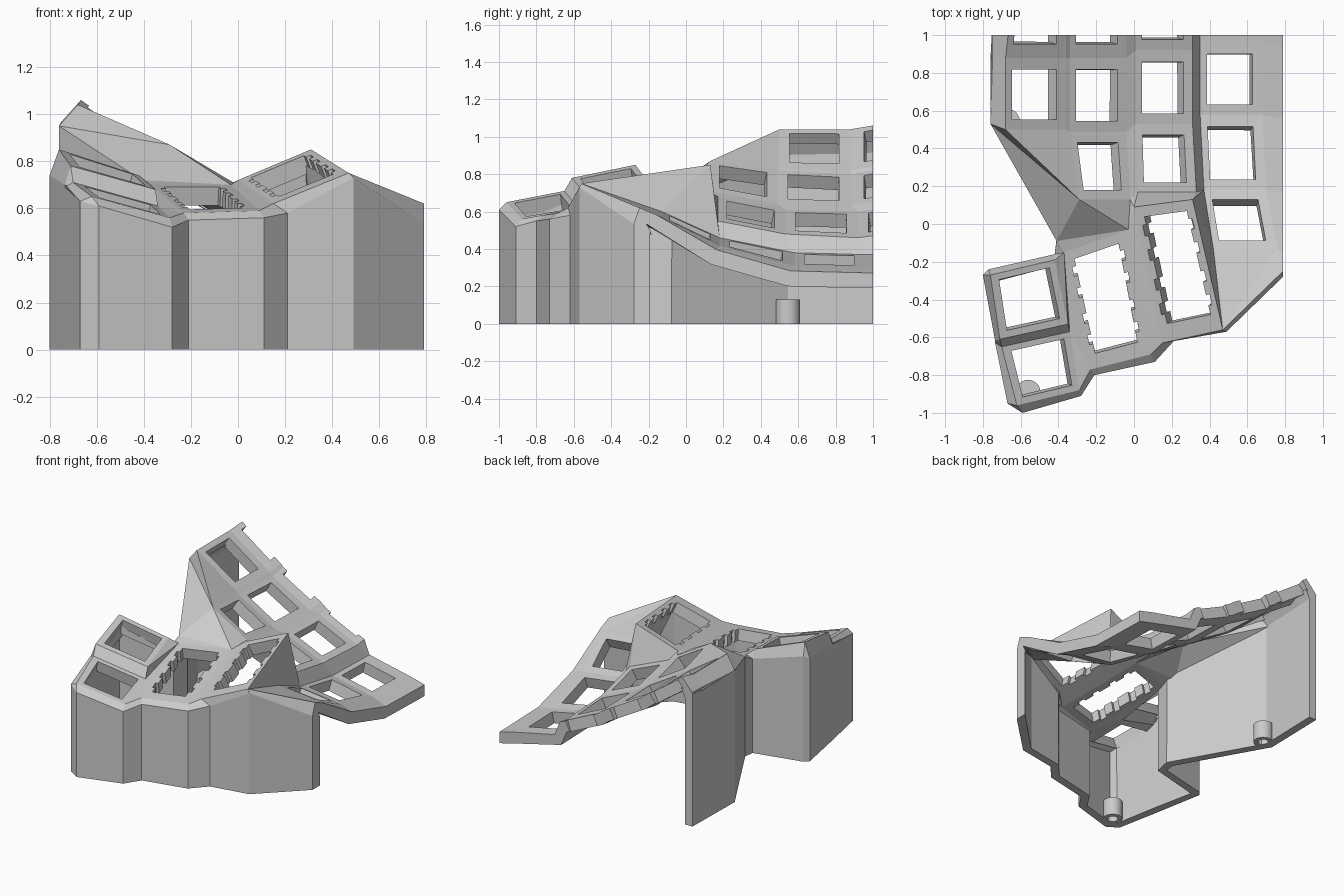
import bpy, bmesh
from mathutils import Vector

if "Cube" in bpy.data.objects:
    bpy.data.objects.remove(bpy.data.objects["Cube"])

grey = bpy.data.materials.new("Plain grey")
grey.use_nodes = True
grey.diffuse_color = (0.6, 0.6, 0.6, 1)
grey.node_tree.nodes["Principled BSDF"].inputs["Base Color"].default_value = (0.6, 0.6, 0.6, 1)


def add_object(name, bm):
    mesh = bpy.data.meshes.new(name)
    bm.to_mesh(mesh)
    bm.free()
    mesh.materials.append(grey)
    obj = bpy.data.objects.new(name, mesh)
    bpy.context.collection.objects.link(obj)
    return obj


def thicken_and_trim(obj, thickness):
    """Give the sheet thickness inward and slice it flat at the back and right."""
    mod = obj.modifiers.new("Thickness", "SOLIDIFY")
    mod.thickness, mod.offset = thickness, -1
    bpy.context.view_layer.update()
    deps = bpy.context.evaluated_depsgraph_get()
    bm = bmesh.new()
    bm.from_mesh(obj.evaluated_get(deps).to_mesh())
    for point, normal in (((0, 1, 0), (0, 1, 0)), ((.79, 0, 0), (1, 0, 0))):
        cut = bmesh.ops.bisect_plane(bm, geom=bm.verts[:] + bm.edges[:] + bm.faces[:],
                                     plane_co=point, plane_no=normal, clear_outer=True)
        edges = [e for e in cut["geom_cut"] if isinstance(e, bmesh.types.BMEdge)]
        bmesh.ops.triangle_fill(bm, edges=edges, use_beauty=True, normal=normal)
    obj.modifiers.clear()
    bm.to_mesh(obj.data)
    bm.free()


deck = bmesh.new()


def face(*points):
    f = deck.faces.new([deck.verts.new(p) for p in points])
    f.normal_update()
    if f.normal.z < 0:
        f.normal_flip()


def blend(corners, u, v):
    fl, fr, br, bl = (Vector(c) for c in corners)
    return fl.lerp(fr, u).lerp(bl.lerp(br, u), v)


def cell(corners, u0, u1, v0, v1, slots=()):
    """Key socket: a quad with a hole, slotted at its sides; v1 = 1 leaves the back open."""
    def side(u, outward):
        points = [(u, v0)]
        for v in slots:
            points += [(u, v - .04), (u + outward, v - .04), (u + outward, v + .04), (u, v + .04)]
        return points + [(u, v1)]

    lhs, rhs = side(u0, -.06), side(u1, .06)
    strips = [[(0, 0), (1, 0), rhs[0], lhs[0]],
              [(0, 1), (0, 0)] + lhs,
              [(1, 1), (1, 0)] + rhs]
    if v1 < 1:
        strips.append([(0, 1), lhs[-1], rhs[-1], (1, 1)])
    else:
        strips[1][0], strips[2][0] = (0, 1), (1, 1)
    for strip in strips:
        face(*[blend(corners, *uv) for uv in strip])


# Finger columns: stations from front to back as (y, left x, left z, right x, right z)
columns = [
    [(.50, -.68, 1.04, -.36, .83), (.88, -.68, 1.04, -.36, .82), (1.06, -.66, 1.07, -.36, .85)],
    [(.13, -.29, .87, -.02, .71), (.49, -.34, .82, -.04, .64),
     (.88, -.34, .80, -.04, .63), (1.06, -.34, .83, -.04, .66)],
    [(.17, .02, .68, .33, .55), (.53, .01, .61, .31, .48),
     (.92, .01, .60, .31, .46), (1.06, .01, .62, .31, .48)],
    [(-.13, .42, .60, .76, .57), (.18, .37, .46, .70, .42),
     (.58, .35, .38, .68, .31), (.96, .35, .37, .68, .30), (1.06, .35, .37, .68, .30)],
]
left = [[(x, y, z) for y, x, z, _, _ in col] for col in columns]
right = [[(x, y, z) for y, _, _, x, z in col] for col in columns]
for c, col in enumerate(columns):
    for k in range(len(col) - 1):
        corners = (left[c][k], right[c][k], right[c][k + 1], left[c][k + 1])
        if k < len(col) - 2:
            cell(corners, .11, .84, .14, .84)
        elif c < 3:
            cell(corners, .11, .84, .40, 1)
        else:
            face(*corners)


def bridge(a, b):
    """Strip between two rails, matched from the back end."""
    n = min(len(a), len(b))
    a, b = a[-n:], b[-n:]
    for i in range(n - 1):
        face(a[i], b[i], b[i + 1], a[i + 1])


for c in range(3):
    bridge(right[c], left[c + 1])
rail = [(.84, -.20, .60), (.84, .16, .38), (.84, .55, .27), (.84, .95, .26), (.84, 1.06, .26)]
bridge(right[3], rail)
side_top = [(-.76, .53, .95), (-.76, .88, .95), (-.75, 1.06, .97)]
bridge(side_top, left[0])

# Thumb sockets: front left, front right, back right, back left
wide_a = [(-.23, -.77, .58), (.09, -.69, .59), (-.03, -.03, .70), (-.37, -.15, .70)]
wide_b = [(.15, -.63, .62), (.47, -.56, .75), (.31, .13, .85), (.0, .09, .72)]
lower = [(-.62, -.96, .65), (-.29, -.88, .56), (-.34, -.57, .61), (-.70, -.65, .71)]
upper = [(-.71, -.61, .78), (-.35, -.53, .68), (-.42, -.19, .74), (-.76, -.27, .85)]
cell(wide_a, .13, .82, .12, .92, (.24, .42, .64, .82))
cell(wide_b, .14, .86, .13, .92, (.24, .42, .64, .82))
cell(lower, .12, .90, .11, .90)
cell(upper, .12, .90, .11, .90)

# Webs between thumb sockets
a_fl, a_fr, a_br, a_bl = wide_a
b_fl, b_fr, b_br, b_bl = wide_b
l_fl, l_fr, l_br, l_bl = lower
u_fl, u_fr, u_br, u_bl = upper
face(a_fr, b_fl, b_bl, a_br)
face(l_bl, l_br, u_fr, u_fl)
face(u_fr, a_bl, u_br)
face(l_br, a_bl, u_fr)
face(l_br, a_fl, a_bl)
face(l_fr, a_fl, l_br)

# Webs from thumb cluster to finger columns
notch = (-.41, -.09, .72)
peak, dip = left[1][0], right[1][0]
face(notch, a_bl, a_br)
face(notch, a_br, peak)
face(peak, a_br, dip)
face(a_br, b_bl, dip)
face(b_bl, left[2][0], dip)
face(b_bl, b_br, right[2][0], left[2][0])
face(b_br, left[3][1], right[2][0])
face(b_br, left[3][0], left[3][1])
face(b_fr, left[3][0], b_br)
face(b_fr, right[3][0], left[3][0])
face(b_fr, rail[0], right[3][0])
face(left[0][0], peak, left[1][1], right[0][0])
face(side_top[0], peak, left[0][0])
face(side_top[0], notch, peak)

# Outer wall top, each point paired with the deck corner it slopes up to
rim = [((.84, -.23, .50), rail[0]), ((.49, -.57, .73), b_fr), ((.21, -.62, .58), b_fl),
       ((.11, -.73, .56), a_fr), ((-.21, -.80, .55), a_fl), ((-.28, -.91, .52), l_fr),
       ((-.59, -1, .61), l_fl), ((-.67, -.95, .63), l_fl), ((-.735, -.63, .69), l_bl),
       ((-.735, -.62, .70), u_fl), ((-.80, -.27, .74), u_bl), ((-.77, -.24, .76), u_bl),
       ((-.42, -.16, .68), u_br), (notch, a_bl)]
for (w0, d0), (w1, d1) in zip(rim, rim[1:]):
    if d0 == d1:
        face(w0, w1, d0)
    elif w1 == notch:
        face(w0, d0, d1)
        face(w0, d1, w1)
    else:
        face(w0, d0, d1, w1)

bmesh.ops.remove_doubles(deck, verts=deck.verts, dist=.0005)
thicken_and_trim(add_object("key_deck", deck), .08)

# Case wall down to the ground
wall = bmesh.new()
path = [p for p, _ in rim] + [side_top[0], side_top[2]]
path.remove((-.735, -.63, .69))
for p, q in zip(path, path[1:]):
    quad = ((p[0], p[1], 0), p, q, (q[0], q[1], 0))
    wall.faces.new([wall.verts.new(c) for c in quad])
bmesh.ops.remove_doubles(wall, verts=wall.verts, dist=.0005)
thicken_and_trim(add_object("case_wall", wall), .06)

# Hollow screw posts standing inside the wall
for name, x, y in (("side_post", -.67, .545), ("thumb_post", -.56, -.89)):
    post = bmesh.new()
    rings = []
    for radius, z in ((.065, .13), (.065, 0), (.035, 0), (.035, .1)):
        ring = bmesh.ops.create_circle(post, segments=24, radius=radius)["verts"]
        for vert in ring:
            vert.co += Vector((x, y, z))
        rings.append(ring)
    for a, b in zip(rings, rings[1:]):
        for i in range(24):
            j = (i + 1) % 24
            post.faces.new((a[i], b[i], b[j], a[j]))
    post.faces.new(rings[0])
    post.faces.new(rings[-1])
    bmesh.ops.recalc_face_normals(post, faces=post.faces)
    obj = add_object(name, post)
    for poly in obj.data.polygons:
        poly.use_smooth = len(poly.vertices) == 4
    for edge in obj.data.edges:
        za, zb = (obj.data.vertices[i].co.z for i in edge.vertices)
        edge.use_edge_sharp = abs(za - zb) < .001
